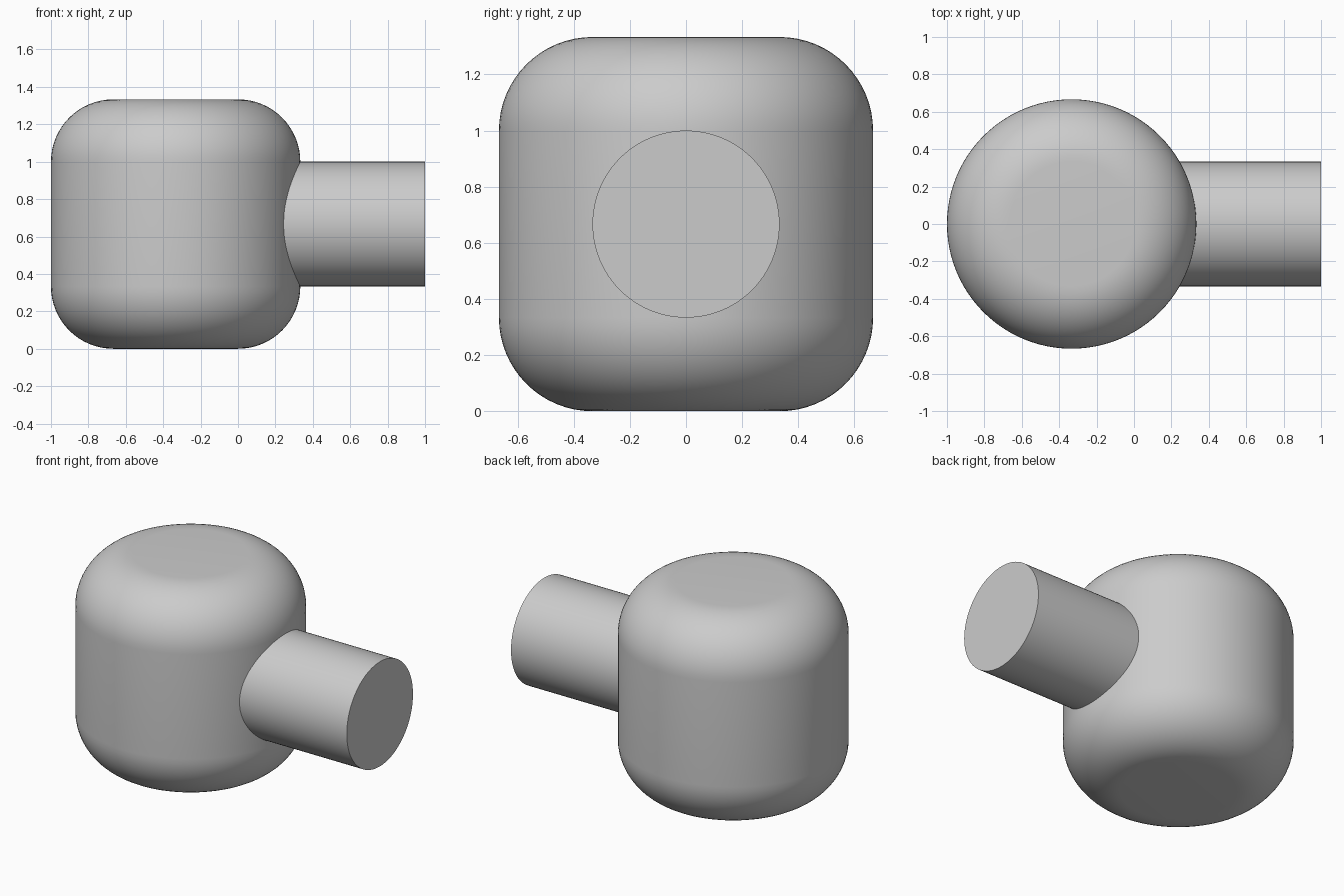
import bpy
import bmesh
from math import radians, sin, cos, pi
from mathutils import Matrix, Vector

if "Cube" in bpy.data.objects:
    bpy.data.objects.remove(bpy.data.objects["Cube"], do_unlink=True)

UNIT = 1 / 3      # stem radius, fillet radius and half the body radius
SIDES = 96
FILLET_STEPS = 16

grey = bpy.data.materials.new("plain grey")
grey.use_nodes = True
grey.diffuse_color = (0.6, 0.6, 0.6, 1)
grey.node_tree.nodes["Principled BSDF"].inputs["Base Color"].default_value = (0.6, 0.6, 0.6, 1)


def finish(name, bm):
    bmesh.ops.recalc_face_normals(bm, faces=bm.faces)
    mesh = bpy.data.meshes.new(name)
    bm.to_mesh(mesh)
    bm.free()
    mesh.materials.append(grey)
    obj = bpy.data.objects.new(name, mesh)
    bpy.context.collection.objects.link(obj)
    bpy.ops.object.select_all(action="DESELECT")
    obj.select_set(True)
    bpy.context.view_layer.objects.active = obj
    bpy.ops.object.shade_smooth_by_angle(angle=radians(30))
    return obj


# Rounded body: a filleted profile turned around the upright axis
angles = [pi / 2 * i / FILLET_STEPS for i in range(FILLET_STEPS + 1)]
lower = [(UNIT + UNIT * sin(a), UNIT - UNIT * cos(a)) for a in angles]
upper = [(r, 4 * UNIT - z) for r, z in reversed(lower)]
profile = [(0, 0)] + lower + upper + [(0, 4 * UNIT)]

bm = bmesh.new()
verts = [bm.verts.new((r, 0, z)) for r, z in profile]
edges = [bm.edges.new(pair) for pair in zip(verts, verts[1:])]
bmesh.ops.spin(bm, geom=verts + edges, axis=(0, 0, 1), cent=(0, 0, 0),
               angle=2 * pi, steps=SIDES)
bmesh.ops.remove_doubles(bm, verts=bm.verts, dist=0.0001)
bmesh.ops.translate(bm, verts=bm.verts, vec=(-UNIT, 0, 0))
finish("rounded_body", bm)

# Side stem: a plain cylinder whose inner end is buried in the body
stem_start, stem_end = 0, 1
bm = bmesh.new()
bmesh.ops.create_cone(
    bm, cap_ends=True, segments=SIDES, radius1=UNIT, radius2=UNIT,
    depth=stem_end - stem_start,
    matrix=Matrix.Translation(Vector(((stem_start + stem_end) / 2, 0, 2 * UNIT)))
    @ Matrix.Rotation(pi / 2, 4, "Y"))
finish("side_stem", bm)
